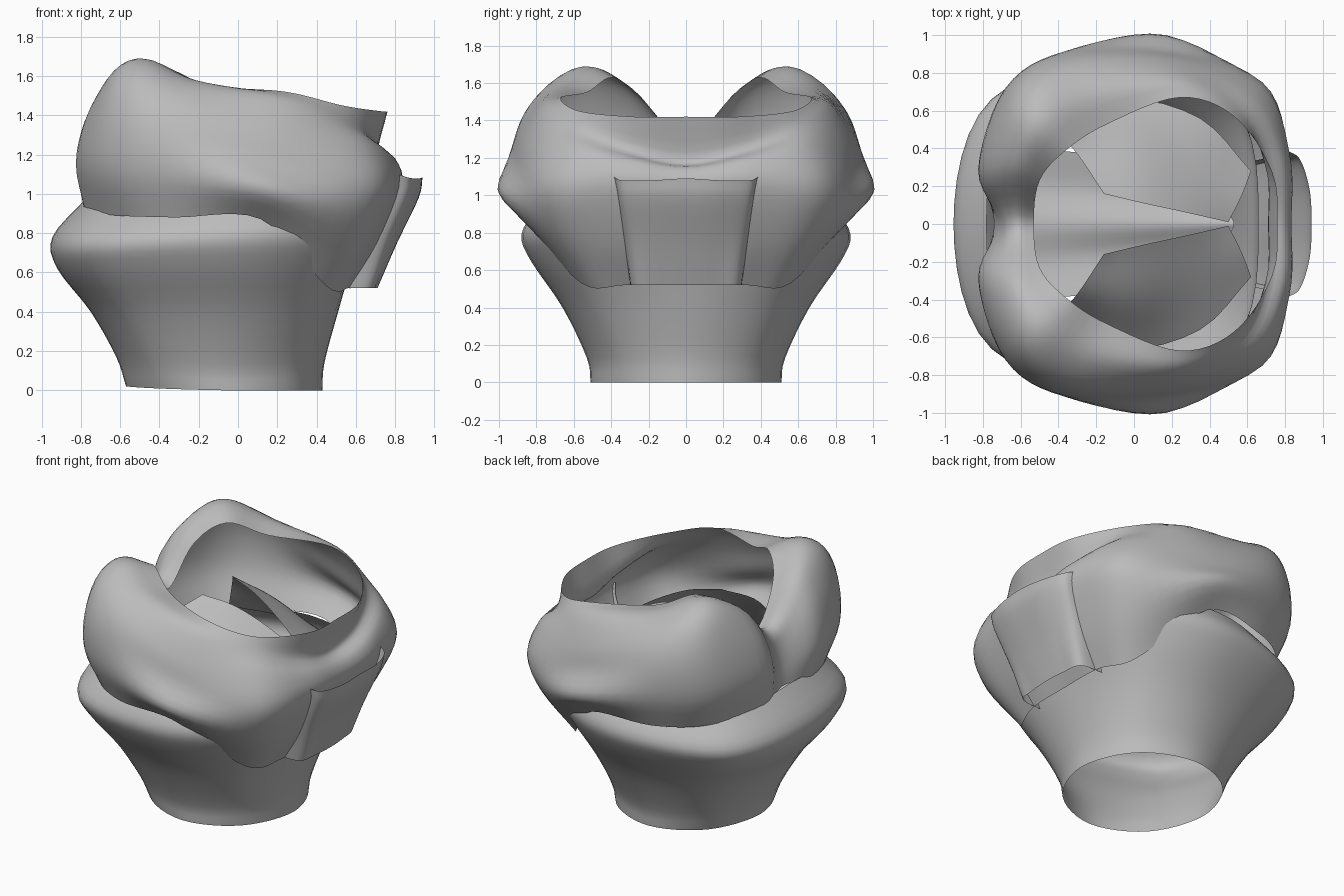
import bpy, bmesh, math
from mathutils import Vector

cloth = bpy.data.materials.new("grey cloth")
cloth.diffuse_color = (0.5, 0.5, 0.5, 1)


def spline(pts, steps):
    """Catmull-Rom curve through the points."""
    p = [Vector(q) for q in pts]
    p = [2 * p[0] - p[1]] + p + [2 * p[-1] - p[-2]]
    out = []
    for i in range(1, len(p) - 2):
        a, b, c, d = p[i - 1:i + 3]
        for k in range(steps):
            t = k / steps
            out.append(0.5 * (2 * b + (c - a) * t + (2 * a - 5 * b + 4 * c - d) * t * t
                              + (3 * b - a - 3 * c + d) * t ** 3))
    return out + [p[-2]]


def loft(name, profiles, across=6, along=4, mode="ring"):
    """Smooth sheet through the half profiles, mirrored over y = 0.
    ring: first and last profile lie on the mirror plane
    sheet: the last profile lies on the mirror plane
    pair: two separate mirrored sheets"""
    rows = [spline(p, along) for p in profiles]
    mirror = lambda row: [Vector((q.x, -q.y, q.z)) for q in row]
    if mode == "ring":
        ring = [mirror(r) for r in reversed(rows[1:-1])] + rows
        n = len(ring)
        ext = [ring[(i - 1) % n] for i in range(n + 3)]
        cols = [spline([r[j] for r in ext], across)[across:-across - 1]
                for j in range(len(rows[0]))]
    else:
        if mode == "sheet":
            rows = rows + [mirror(r) for r in reversed(rows[:-1])]
        cols = [spline([r[j] for r in rows], across) for j in range(len(rows[0]))]
    bm = bmesh.new()
    grid = [[bm.verts.new(q) for q in c] for c in cols]
    m = len(grid[0])
    for a, b in zip(grid, grid[1:]):
        for i in range(m if mode == "ring" else m - 1):
            k = (i + 1) % m
            bm.faces.new([b[i], b[k], a[k], a[i]])
    me = bpy.data.meshes.new(name)
    bm.to_mesh(me)
    bm.free()
    me.materials.append(cloth)
    ob = bpy.data.objects.new(name, me)
    bpy.context.collection.objects.link(ob)
    for poly in me.polygons:
        poly.use_smooth = True
    if mode == "pair":
        mod = ob.modifiers.new("mirror", "MIRROR")
        mod.use_axis = (False, True, False)
        mod.use_mirror_merge = False
    return ob


# lower collar: neck tube flaring into a rolled bulge, profiles front to back
loft("lower_collar", [
    [(-.57, 0, .02), (-.62, 0, .17), (-.75, 0, .4), (-.92, 0, .62), (-.945, 0, .78), (-.78, 0, .97)],
    [(-.42, .36, .01), (-.47, .40, .16), (-.58, .5, .4), (-.72, .62, .62), (-.75, .66, .76), (-.65, .56, .92)],
    [(-.07, .51, 0), (-.07, .53, .13), (-.05, .66, .4), (-.03, .83, .65), (-.02, .88, .79), (-.02, .8, .93)],
    [(.28, .36, 0), (.3, .38, .14), (.37, .48, .4), (.47, .58, .64), (.54, .62, .8), (.55, .58, .92)],
    [(.43, 0, 0), (.44, 0, .14), (.51, 0, .4), (.58, 0, .64), (.64, 0, .8), (.66, 0, .92)],
])

# upper wrap: two tall lobes with a cleft between them, folded band at the other end
loft("upper_wrap", [
    [(-.74, 0, .95), (-.72, 0, 1.06), (-.7, 0, 1.17), (-.67, 0, 1.27), (-.61, 0, 1.31), (-.53, 0, 1.28)],
    [(-.78, .27, .92), (-.825, .29, 1.15), (-.78, .3, 1.37), (-.68, .31, 1.54), (-.59, .3, 1.58), (-.5, .23, 1.51)],
    [(-.62, .64, .89), (-.68, .71, 1.12), (-.66, .72, 1.38), (-.6, .66, 1.6), (-.5, .54, 1.69), (-.36, .39, 1.63)],
    [(-.32, .83, .88), (-.36, .91, 1.1), (-.36, .9, 1.33), (-.32, .83, 1.49), (-.25, .69, 1.58), (-.14, .53, 1.55)],
    [(.12, .86, .87), (.17, 1, 1.01), (.18, .92, 1.15), (.2, .87, 1.3), (.23, .77, 1.47), (.24, .67, 1.52)],
    [(.45, .56, .53), (.6, .72, .83), (.68, .75, 1.05), (.63, .68, 1.26), (.57, .6, 1.36), (.53, .57, 1.45)],
    [(.56, .32, .52), (.7, .37, .75), (.82, .37, 1.04), (.79, .35, 1.19), (.7, .3, 1.25), (.73, .28, 1.42)],
    [(.57, 0, .52), (.72, 0, .78), (.83, 0, 1.03), (.8, 0, 1.14), (.71, 0, 1.19), (.76, 0, 1.42)],
])

# raised flap, from its side edge on the wrap to its middle
loft("back_flap", [
    [(.5, .3, .52), (.66, .34, .75), (.79, .37, 1), (.81, .39, 1.1)],
    [(.67, .28, .52), (.76, .3, .75), (.86, .33, .98), (.88, .34, 1.08)],
    [(.7, .15, .52), (.8, .16, .75), (.91, .17, .98), (.93, .18, 1.08)],
    [(.71, 0, .52), (.81, 0, .75), (.92, 0, .98), (.94, 0, 1.09)],
], mode="sheet")

# inner lining panels, leaning towards the middle of the opening
loft("inner_panels", [
    [(-.42, .5, 1.0), (-.05, .66, .95), (.35, .56, .95), (.62, .28, .95)],
    [(-.3, .37, 1.27), (.02, .4, 1.2), (.31, .3, 1.12), (.57, .15, 1.03)],
    [(-.16, .16, 1.4), (.05, .11, 1.36), (.28, .06, 1.25), (.5, .01, 1.1)],
], mode="pair")

# floor of the groove between the panels
loft("inner_floor", [
    [(-.55, .4, .98), (-.1, .35, .98), (.25, .2, .98), (.5, .06, 1.02)],
    [(-.58, .2, .95), (-.1, .16, .95), (.25, .1, .96), (.52, .03, 1.02)],
    [(-.6, 0, .98), (-.1, 0, 1.0), (.25, 0, 1.0), (.53, 0, 1.03)],
], mode="sheet")
